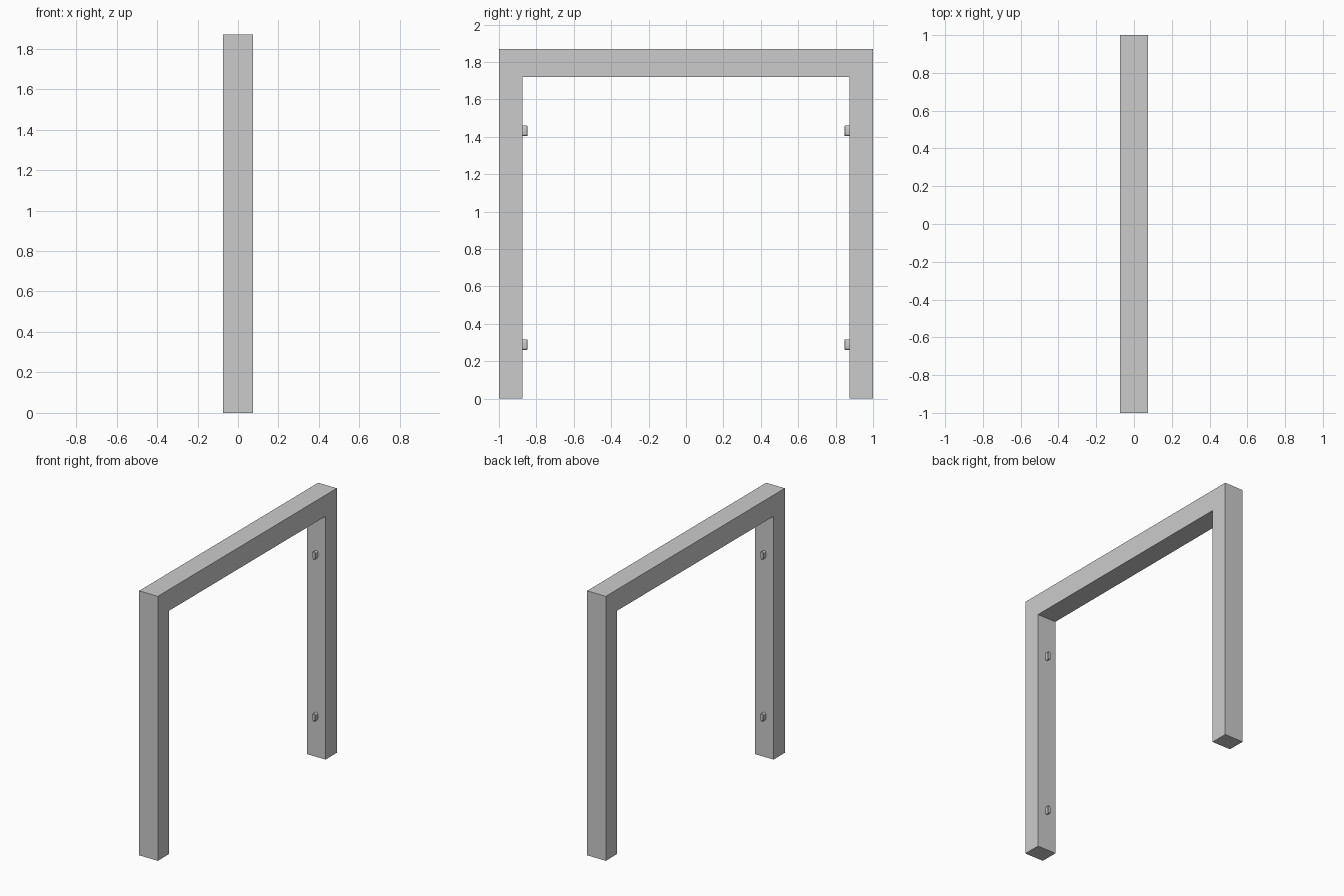
import bpy, bmesh, math

if "Cube" in bpy.data.objects:
    bpy.data.objects.remove(bpy.data.objects["Cube"])

HALF_X, HEIGHT, INNER_Y, BEAM_Z = 0.073, 1.87, 0.874, 1.72


def prism(name, outline, axis, start, depth, bevel=0.0):
    """Extrude a closed 2D outline along x or y."""
    bm = bmesh.new()
    place = (lambda u, v: (start, u, v)) if axis == 'x' else (lambda u, v: (u, start, v))
    face = bm.faces.new([bm.verts.new(place(u, v)) for u, v in outline])
    ext = bmesh.ops.extrude_face_region(bm, geom=[face])['geom']
    tip = [g for g in ext if isinstance(g, bmesh.types.BMVert)]
    move = (depth, 0, 0) if axis == 'x' else (0, depth, 0)
    bmesh.ops.translate(bm, verts=tip, vec=move)
    if bevel:
        rim = [e for e in bm.edges if all(v in tip for v in e.verts)]
        bmesh.ops.bevel(bm, geom=rim, offset=bevel, segments=1, affect='EDGES')
    bmesh.ops.recalc_face_normals(bm, faces=bm.faces[:])
    mesh = bpy.data.meshes.new(name)
    bm.to_mesh(mesh)
    bm.free()
    obj = bpy.data.objects.new(name, mesh)
    bpy.context.collection.objects.link(obj)
    return obj


# Frame: two posts and the top beam as one solid
prism("door_frame", [(-1, 0), (-INNER_Y, 0), (-INNER_Y, BEAM_Z), (INNER_Y, BEAM_Z),
                     (INNER_Y, 0), (1, 0), (1, HEIGHT), (-1, HEIGHT)],
      'x', -HALF_X, 2 * HALF_X)

# Pegs: small upright pills on the inner faces of the posts
R, LENGTH, N = 0.012, 0.056, 8
for side, label in ((-1, "left"), (1, "right")):
    for z, level in ((0.288, "lower"), (1.432, "upper")):
        outline = []
        for end in (1, -1):
            for i in range(N + 1):
                a = math.pi * i / N + (0 if end == 1 else math.pi)
                outline.append((R * math.cos(a),
                                z + end * (LENGTH / 2 - R) + R * math.sin(a)))
        peg = prism(f"{label}_{level}_peg", outline, 'y', side * INNER_Y,
                    -side * 0.027, bevel=0.003)
        bpy.ops.object.select_all(action='DESELECT')
        peg.select_set(True)
        bpy.context.view_layer.objects.active = peg
        bpy.ops.object.shade_smooth_by_angle(angle=math.radians(35))
